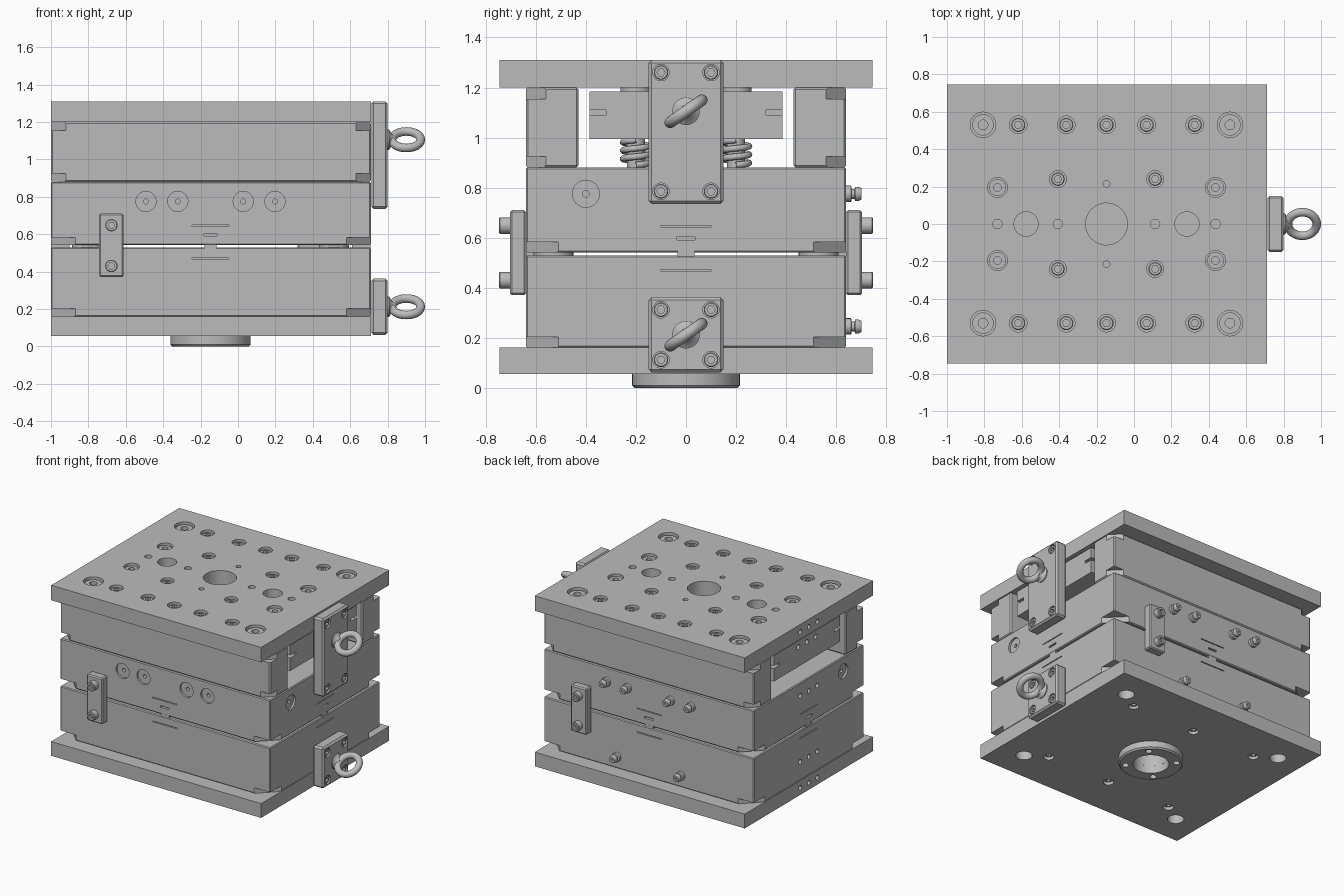
import bpy, bmesh, math
from mathutils import Matrix, Vector

if "Cube" in bpy.data.objects:
    bpy.data.objects.remove(bpy.data.objects["Cube"])

steel = bpy.data.materials.new("steel grey")
steel.use_nodes = True
GREY = (0.5, 0.5, 0.5, 1)
steel.diffuse_color = GREY
steel.node_tree.nodes["Principled BSDF"].inputs["Base Color"].default_value = GREY

X0, X1, CX = -1.0, 0.71, -0.147        # plate ends and mould centre line
WIDE, NARROW = 0.745, 0.64             # half depths of clamp plates and mould plates
UP, DOWN = Vector((0, 0, 1)), Vector((0, 0, -1))
FRONT, BACK = Vector((0, -1, 0)), Vector((0, 1, 0))
RIGHT, LEFT = Vector((1, 0, 0)), Vector((-1, 0, 0))


def box(bm, lo, hi, bevel=0):
    lo, hi = Vector(lo), Vector(hi)
    m = Matrix.Translation((lo + hi) / 2) @ Matrix.Diagonal((*(hi - lo), 1))
    verts = bmesh.ops.create_cube(bm, size=1, matrix=m)["verts"]
    if bevel:
        edges = list({e for v in verts for e in v.link_edges})
        bmesh.ops.bevel(bm, geom=edges, offset=bevel, segments=1, profile=0.5, affect='EDGES')


def lathe(bm, profile, loc, axis, seg=32, closed=False):
    """Turn a (radius, distance along axis) profile; closed makes a tube."""
    m = Matrix.Translation(loc) @ axis.to_track_quat('Z', 'Y').to_matrix().to_4x4()
    angles = [math.tau * i / seg for i in range(seg)]
    rings = [[bm.verts.new(m @ Vector((r * math.cos(a), r * math.sin(a), t))) for a in angles]
             for r, t in profile]
    pairs = list(zip(rings, rings[1:]))
    if closed:
        pairs.append((rings[-1], rings[0]))
    else:
        bm.faces.new(rings[0])
        bm.faces.new(rings[-1])
    for a, b in pairs:
        for i in range(seg):
            j = (i + 1) % seg
            bm.faces.new((a[i], a[j], b[j], b[i]))


def counterbore(bm, loc, axis, r, depth, inner=0, length=0):
    """Cutter entering a face whose outward normal is axis."""
    prof = [(r, -0.02), (r, depth)]
    if inner:
        prof += [(inner, depth), (inner, length)]
    lathe(bm, prof, loc, -axis)


def notch(bm, sx, sy, w, z0, z1):
    """Triangular pry slot at a plate corner."""
    cx, cy, e = (X1 if sx > 0 else X0), sy * NARROW, 0.02
    pts = [(cx + sx * e, cy + sy * e), (cx - sx * (w + e), cy + sy * e), (cx + sx * e, cy - sy * (w + e))]
    a, b = ([bm.verts.new((x, y, z)) for x, y in pts] for z in (z0, z1))
    bm.faces.new(a)
    bm.faces.new(b)
    for i in range(3):
        bm.faces.new((a[i], a[i - 1], b[i - 1], b[i]))


def finish(name, bm):
    bmesh.ops.recalc_face_normals(bm, faces=bm.faces[:])
    me = bpy.data.meshes.new(name)
    bm.to_mesh(me)
    bm.free()
    me.materials.append(steel)
    ob = bpy.data.objects.new(name, me)
    bpy.context.collection.objects.link(ob)
    return ob


def smooth(ob):
    ob.data.shade_smooth()
    ob.data.set_sharp_from_angle(angle=math.radians(32))


def part(name, bm, cut=None):
    ob = finish(name, bm)
    if cut:
        tool = finish("cutter", cut)
        tool.hide_render = True
        mod = ob.modifiers.new("cut", 'BOOLEAN')
        mod.object, mod.operation, mod.solver, mod.use_self = tool, 'DIFFERENCE', 'EXACT', True
        dg = bpy.context.evaluated_depsgraph_get()
        me = bpy.data.meshes.new_from_object(ob.evaluated_get(dg))
        ob.modifiers.clear()
        ob.data = me
        bpy.data.objects.remove(tool)
    smooth(ob)
    return ob


def mirrored(dx, dy):
    return sorted({(CX + sx * dx, sy * dy) for sx in (-1, 1) for sy in (-1, 1)})


# Socket head screw, one mesh shared by every copy
bm, cut = bmesh.new(), bmesh.new()
lathe(bm, [(1, -1.6), (1, -0.12), (0.88, 0)], (0, 0, 0), UP, 24)
lathe(cut, [(0.55, -0.7), (0.55, 0.3)], (0, 0, 0), UP, 6)
master = part("socket_screw", bm, cut)
screw_mesh = master.data
bpy.data.objects.remove(master)


def screw(loc, axis, r):
    ob = bpy.data.objects.new("socket_screw", screw_mesh)
    bpy.context.collection.objects.link(ob)
    ob.location, ob.scale = loc, (r, r, r)
    ob.rotation_euler = axis.to_track_quat('Z', 'Y').to_euler()


def side_dots(cut, x, z):
    for y in (-0.1, 0, 0.1):
        counterbore(cut, (x, y, z), LEFT, 0.017, 0.05)


# Top clamp plate with its hole pattern
TOP = 1.31
bm, cut, sleeves = bmesh.new(), bmesh.new(), bmesh.new()
box(bm, (X0, -WIDE, 1.2), (X1, WIDE, TOP))
for dx, dy, r in ((0.472, 0.53, 0.047), (0.215, 0.53, 0.047), (0, 0.53, 0.047), (0.26, 0.24, 0.045)):
    for x, y in mirrored(dx, dy):
        counterbore(cut, (x, y, TOP), UP, r, 0.08)
        screw((x, y, TOP - 0.012), UP, r * 0.8)
for dx, dy, r in ((0.66, 0.53, 0.068), (0.583, 0.195, 0.053)):
    for x, y in mirrored(dx, dy):
        counterbore(cut, (x, y, TOP), UP, r, 0.07)
        k = r * 0.84
        lathe(sleeves, [(r * 0.38, 0), (k, 0), (k, 0.055), (r * 0.38, 0.055)],
              (x, y, TOP - 0.07), UP, closed=True)
for dx, dy, r in ((0.583, 0, 0.025), (0.26, 0, 0.025), (0.43, 0, 0.065), (0, 0, 0.112), (0, 0.215, 0.018)):
    for x, y in mirrored(dx, dy):
        counterbore(cut, (x, y, TOP), UP, r, 0.14)
side_dots(cut, X0, 1.255)
part("top_clamp_plate", bm, cut)
part("guide_sleeves", sleeves)

# Spacer rails on both sides of the ejector space
for s, name in ((-1, "front_spacer"), (1, "back_spacer")):
    bm, cut = bmesh.new(), bmesh.new()
    ys = sorted((s * 0.43, s * NARROW))
    box(bm, (X0, ys[0], 0.88), (X1, ys[1], 1.2), 0.008)
    for sx in (-1, 1):
        notch(cut, sx, s, 0.08, 0.87, 0.925)
        notch(cut, sx, s, 0.08, 1.155, 1.21)
    part(name, bm, cut)

# Ejector plates with pry slots at their joint
bm, cut = bmesh.new(), bmesh.new()
EX0, EX1, EY = X0 + 0.015, X1 - 0.015, 0.385
box(bm, (EX0, -EY, 0.995), (EX1, EY, 1.185))
for x in (EX0, EX1):
    for s in (-1, 1):
        box(cut, (x - 0.04, s * 0.36 - 0.04, 1.09), (x + 0.04, s * 0.36 + 0.04, 1.11))
side_dots(cut, EX0, 1.14)
part("ejector_plates", bm, cut)

# Return pins, stop discs, springs and support pillars
bm = bmesh.new()
for x, y in mirrored(0.583, 0.2):
    lathe(bm, [(0.036, 0.86), (0.036, 1.0)], (x, y, 0), UP)
    lathe(bm, [(0.062, 1.18), (0.062, 1.2)], (x, y, 0), UP)
    cu = bpy.data.curves.new("return_spring", 'CURVE')
    cu.dimensions, cu.bevel_depth, cu.bevel_resolution = '3D', 0.013, 2
    sp = cu.splines.new('POLY')
    steps, turns = 72, 3
    sp.points.add(steps)
    for i, p in enumerate(sp.points):
        a = math.tau * turns * i / steps
        p.co = (x + 0.052 * math.cos(a), y + 0.052 * math.sin(a), 0.89 + 0.1 * i / steps, 1)
    cu.materials.append(steel)
    bpy.context.collection.objects.link(bpy.data.objects.new("return_spring", cu))
for x, y in mirrored(0.43, 0):
    lathe(bm, [(0.064, 0.86), (0.064, 1.0)], (x, y, 0), UP)
part("pins_and_pillars", bm)

# Mould plates with corner slots, side locks and coolant ports
SIDES = ((FRONT, RIGHT, Vector((CX, -NARROW, 0))), (BACK, RIGHT, Vector((CX, NARROW, 0))),
         (RIGHT, BACK, Vector((X1, 0, 0))), (LEFT, BACK, Vector((X0, 0, 0))))


def side_box(bm, side, half, deep, z0, z1, out=0.02):
    d, t, c = side
    a, b = c - t * half - d * deep, c + t * half + d * out
    box(bm, [min(p) for p in zip(a, b)][:2] + [z0], [max(p) for p in zip(a, b)][:2] + [z1])


PORTS = [CX + s * dx for dx in (0.345, 0.175) for s in (-1, 1)]
for name, z0, z1, line in (("lower_mould_plate", 0.16, 0.529, 0.47), ("upper_mould_plate", 0.541, 0.88, 0.645)):
    upper = z0 > 0.3
    bm, cut = bmesh.new(), bmesh.new()
    box(bm, (X0, -NARROW, z0), (X1, NARROW, z1), 0.006)
    for sx in (-1, 1):
        for sy in (-1, 1):
            notch(cut, sx, sy, 0.13, z0 - 0.01, z0 + 0.042)
    for side in SIDES:
        side_box(cut, side, 0.1, 0.02, line - 0.003, line + 0.003)
        if upper:
            side_box(cut, side, 0.035, 0.02, 0.59, 0.603)
    side_dots(cut, X0, 0.785 if upper else 0.3)
    if upper:
        spots = [((x, -NARROW, 0.775), FRONT) for x in PORTS]
        spots += [((X0, -0.4, 0.775), LEFT), ((X1, -0.4, 0.775), RIGHT)]
        for loc, axis in spots:
            counterbore(cut, loc, axis, 0.054, 0.015, 0.013, 0.07)
    part(name, bm, cut)

# Side locks and guide pillars crossing the parting gap
bm = bmesh.new()
for side in SIDES:
    side_box(bm, side, 0.033, 0.1, 0.52, 0.55, out=-0.001)
for x, y in mirrored(0.66, 0.53):
    lathe(bm, [(0.08, 0.51), (0.08, 0.56)], (x, y, 0), UP)
part("side_locks_and_pillars", bm)

# Hose nipples on the back
bm = bmesh.new()
for x, z in [(x, 0.775) for x in PORTS] + [(CX + s * 0.26, 0.245) for s in (-1, 1)]:
    lathe(bm, [(0.008, 0), (0.033, 0), (0.033, 0.02), (0.02, 0.022), (0.02, 0.034), (0.028, 0.036),
               (0.028, 0.05), (0.022, 0.062), (0.008, 0.062)], (x, NARROW, z), BACK, 20, True)
part("hose_nipples", bm)

# Safety straps joining the two mould plates
for s, axis, x in ((-1, FRONT, -0.677), (1, BACK, 0.383)):
    bm = bmesh.new()
    ys = sorted((s * NARROW, s * 0.703))
    box(bm, (x - 0.065, ys[0], 0.37), (x + 0.065, ys[1], 0.71), 0.008)
    part("safety_strap", bm)
    for z in (0.43, 0.648):
        screw((x, s * 0.747, z), axis, 0.033)

# Bottom clamp plate and locating ring
bm, cut = bmesh.new(), bmesh.new()
BASE = 0.055
box(bm, (X0, -WIDE, BASE), (X1, WIDE, 0.16))
for x, y in mirrored(0.66, 0.53):
    counterbore(cut, (x, y, BASE), DOWN, 0.055, 0.12)
for x, y in mirrored(0.52, 0.44) + mirrored(0, 0.44):
    counterbore(cut, (x, y, BASE), DOWN, 0.035, 0.07)
    screw((x, y, BASE + 0.015), DOWN, 0.028)
counterbore(cut, (CX, 0, BASE), DOWN, 0.12, 0.12)
side_dots(cut, X0, 0.107)
part("bottom_clamp_plate", bm, cut)
bm, cut = bmesh.new(), bmesh.new()
lathe(bm, [(0.12, 0), (0.205, 0), (0.215, 0.01), (0.215, BASE), (0.12, BASE)], (CX, 0, 0), UP, 64, True)
for x, y in mirrored(0.12, 0.12):
    counterbore(cut, (x, y, 0), DOWN, 0.022, 0.03)
part("locating_ring", bm, cut)

# Lifting brackets with eye bolts
for z0, z1, eye in ((0.735, TOP, 1.105), (0.062, 0.362, 0.212)):
    bm, cut = bmesh.new(), bmesh.new()
    box(bm, (X1 + 0.003, -0.15, z0), (0.8, 0.15, z1), 0.012)
    for y in (-0.1, 0.1):
        for z in (z0 + 0.05, z1 - 0.05):
            counterbore(cut, (0.8, y, z), RIGHT, 0.033, 0.06)
            screw((0.794, y, z), RIGHT, 0.029)
    part("lifting_bracket", bm, cut)
    bm = bmesh.new()
    lathe(bm, [(0.055, 0), (0.055, 0.012), (0.03, 0.028), (0.024, 0.04)], (0.795, 0, eye), RIGHT)
    tilt = math.radians(35)
    circle = [(0.077 + 0.023 * math.cos(math.tau * i / 16), 0.023 * math.sin(math.tau * i / 16)) for i in range(16)]
    lathe(bm, circle, (0.9, 0, eye), Vector((0, -math.sin(tilt), math.cos(tilt))), 40, True)
    part("eye_bolt", bm)
